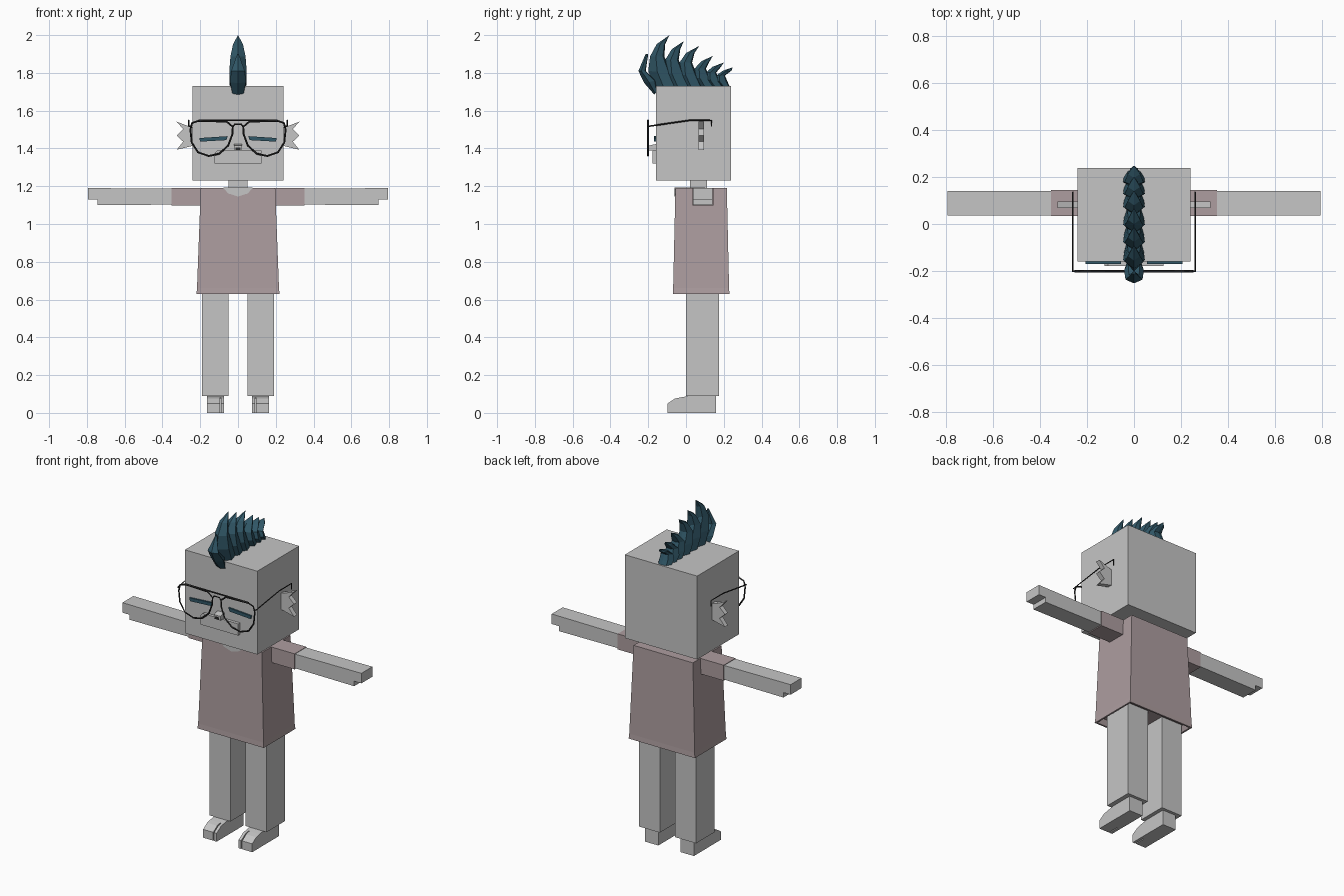
import bpy, bmesh
from mathutils import Vector

cube = bpy.data.objects.get("Cube")
if cube:
    bpy.data.objects.remove(cube, do_unlink=True)


def material(name, rgb):
    m = bpy.data.materials.new(name)
    m.use_nodes = True
    m.diffuse_color = (*rgb, 1)
    m.node_tree.nodes["Principled BSDF"].inputs["Base Color"].default_value = (*rgb, 1)
    return m


GREY = material("pale grey", (0.56, 0.56, 0.56))
SHIRT = material("dusty pink", (0.42, 0.34, 0.35))
TEAL = material("dark teal", (0.03, 0.095, 0.135))
BLACK = material("black frame", (0.02, 0.02, 0.02))


def loft(name, rings, mat):
    """Skin a list of equal-length point rings and cap both ends."""
    bm = bmesh.new()
    loops = [[bm.verts.new(p) for p in ring] for ring in rings]
    n = len(loops[0])
    for a, b in zip(loops, loops[1:]):
        for i in range(n):
            j = (i + 1) % n
            bm.faces.new((a[i], a[j], b[j], b[i]))
    bm.faces.new(loops[0])
    bm.faces.new(loops[-1])
    bmesh.ops.remove_doubles(bm, verts=bm.verts, dist=1e-5)
    bmesh.ops.recalc_face_normals(bm, faces=bm.faces)
    mesh = bpy.data.meshes.new(name)
    bm.to_mesh(mesh)
    bm.free()
    mesh.materials.append(mat)
    ob = bpy.data.objects.new(name, mesh)
    bpy.context.collection.objects.link(ob)
    return ob


def rect(x0, x1, y0, y1, z):
    return [(x0, y0, z), (x1, y0, z), (x1, y1, z), (x0, y1, z)]


def box(name, xs, ys, zs, mat):
    return loft(name, [rect(*xs, *ys, z) for z in zs], mat)


def prism_x(name, profile, x0, x1, mat):
    return loft(name, [[(x, y, z) for y, z in profile] for x in (x0, x1)], mat)


def prism_y(name, profile, y0, y1, mat):
    return loft(name, [[(x, y, z) for x, z in profile] for y in (y0, y1)], mat)


def wire(name, points, radius, closed=False):
    """A thin frame wire swept along straight segments."""
    cu = bpy.data.curves.new(name, 'CURVE')
    cu.dimensions = '3D'
    cu.bevel_depth = radius
    cu.bevel_resolution = 0
    cu.use_fill_caps = True
    sp = cu.splines.new('POLY')
    sp.points.add(len(points) - 1)
    for p, co in zip(sp.points, points):
        p.co = (*co, 1)
    sp.use_cyclic_u = closed
    cu.materials.append(BLACK)
    ob = bpy.data.objects.new(name, cu)
    bpy.context.collection.objects.link(ob)
    bpy.ops.object.select_all(action='DESELECT')
    ob.select_set(True)
    bpy.context.view_layer.objects.active = ob
    bpy.ops.object.convert(target='MESH')


# Head, neck and body
box("head", (-.24, .24), (-.16, .237), (1.23, 1.73), GREY)
box("neck", (-.05, .05), (.02, .11), (1.17, 1.24), GREY)
# The shirt tapers upward and has a recessed underside
loft("shirt", [rect(-.195, .195, -.045, .205, .66),
               rect(-.21, .21, -.06, .22, .63),
               rect(-.22, .22, -.07, .23, .63),
               rect(-.217, .217, -.068, .228, .66),
               rect(-.197, .197, -.056, .216, 1.19)], SHIRT)
collar = [(-.078, 1.192), (-.052, 1.162), (0, 1.145), (.052, 1.162), (.078, 1.192)]
prism_y("neckline", collar, -.061, -.05, GREY)
box("neckline_top", (-.078, .078), (-.06, .1), (1.185, 1.193), GREY)

# Face
muzzle = [(-.125, 1.32), (.125, 1.32), (.125, 1.39), (-.11, 1.39), (-.125, 1.375)]
prism_y("muzzle", muzzle, -.178, -.15, GREY)
prism_x("nose", [(-.15, 1.39), (-.198, 1.39), (-.198, 1.415), (-.15, 1.425)],
        -.022, .022, GREY)
nostril = [(-.014, 1.393), (.014, 1.393), (.014, 1.406), (-.014, 1.406)]
prism_y("nose_tip", nostril, -.2, -.195, BLACK)

eye = [(.055, 1.465), (.205, 1.455), (.2, 1.436), (.062, 1.444)]
ear = [(.23, 1.51), (.255, 1.515), (.325, 1.542), (.29, 1.502), (.325, 1.468),
       (.29, 1.436), (.325, 1.393), (.255, 1.41), (.23, 1.416)]
lens = [(.06, 1.542), (.21, 1.546), (.243, 1.535), (.252, 1.5), (.245, 1.432),
        (.212, 1.38), (.155, 1.36), (.1, 1.372), (.052, 1.415), (.03, 1.475),
        (.028, 1.515)]
sole_back = [(-.03, 0), (.158, 0), (.158, .095), (.02, .09), (-.03, .082)]
toe = [(-.03, 0), (-.03, .082), (-.06, .075), (-.098, .05), (-.098, 0)]
arm = [(.3, 1.103), (.745, 1.1), (.745, 1.13), (.793, 1.13), (.793, 1.19), (.3, 1.187)]

# Paired parts
for side, s in (("left", 1), ("right", -1)):
    def flip(points):
        return [(s * x, z) for x, z in points]

    prism_y(side + "_eye", flip(eye), -.169, -.155, TEAL)
    prism_y(side + "_ear", flip(ear), .067, .095, GREY)
    prism_y(side + "_arm", flip(arm), .037, .141, GREY)
    box(side + "_sleeve", (s * .18, s * .352), (.034, .145), (1.097, 1.19), SHIRT)
    box(side + "_leg", (s * .05, s * .19), (0, .176), (.09, .7), GREY)
    # Split-toed foot
    prism_x(side + "_foot", sole_back, s * .073, s * .163, GREY)
    prism_x(side + "_big_toe", toe, s * .073, s * .09, GREY)
    prism_x(side + "_small_toes", toe, s * .096, s * .163, GREY)
    # Glasses
    wire(side + "_lens_rim", [(s * x, -.201, z) for x, z in lens], .005, True)
    wire(side + "_temple", [(s * .245, -.201, 1.517), (s * .26, -.201, 1.517),
                            (s * .26, .02, 1.549), (s * .26, .135, 1.549),
                            (s * .26, .135, 1.515)], .004)
wire("brow_bar", [(-.21, -.201, 1.549), (.21, -.201, 1.549)], .005)
wire("bridge", [(-.029, -.201, 1.51), (-.018, -.201, 1.528),
                (.018, -.201, 1.528), (.029, -.201, 1.51)], .004)

# Mohawk: curved spikes lofted between a front edge and a back edge
BASE = 1.72


def spike(name, edges, widths):
    rings = []
    for (front, back), w in zip(edges, widths):
        f, b = Vector((0, *front)), Vector((0, *back))
        side = f.lerp(b, .4)
        rear = f.lerp(b, .9)
        rings.append([f, side + Vector((w, 0, 0)), rear + Vector((w * .6, 0, 0)), b,
                      rear - Vector((w * .6, 0, 0)), side - Vector((w, 0, 0))])
    loft(name, rings, TEAL)


# The front lock hangs over the forehead edge
spike("hair_front_lock",
      [((-.168, 1.685), (-.155, 1.7)), ((-.22, 1.745), (-.16, 1.76)),
       ((-.252, 1.81), (-.213, 1.81)), ((-.214, 1.9), (-.2, 1.9))],
      (.03, .042, .036, .004))
# Spike tips as (front base y, tip y, tip z, base depth)
tips = [(-.165, -.088, 2.0, .12), (-.085, -.012, 1.968, .11), (-.01, .07, 1.943, .1),
        (.07, .142, 1.89, .085), (.13, .2, 1.855, .07), (.185, .248, 1.83, .05)]
for i, (y, ty, tz, d) in enumerate(tips):
    h = tz - BASE
    spike(f"hair_spike_{i + 1}",
          [((y, BASE), (y + d, BASE)),
           ((y - .035, BASE + h * .32), (y + d * .7, BASE + h * .3)),
           ((y - .025, BASE + h * .6), (y + d * .42, BASE + h * .6)),
           ((y + .01, BASE + h * .83), (y + .055, BASE + h * .83)),
           ((ty, tz), (ty, tz))],
          (.042, .046, .04, .026, 0))
